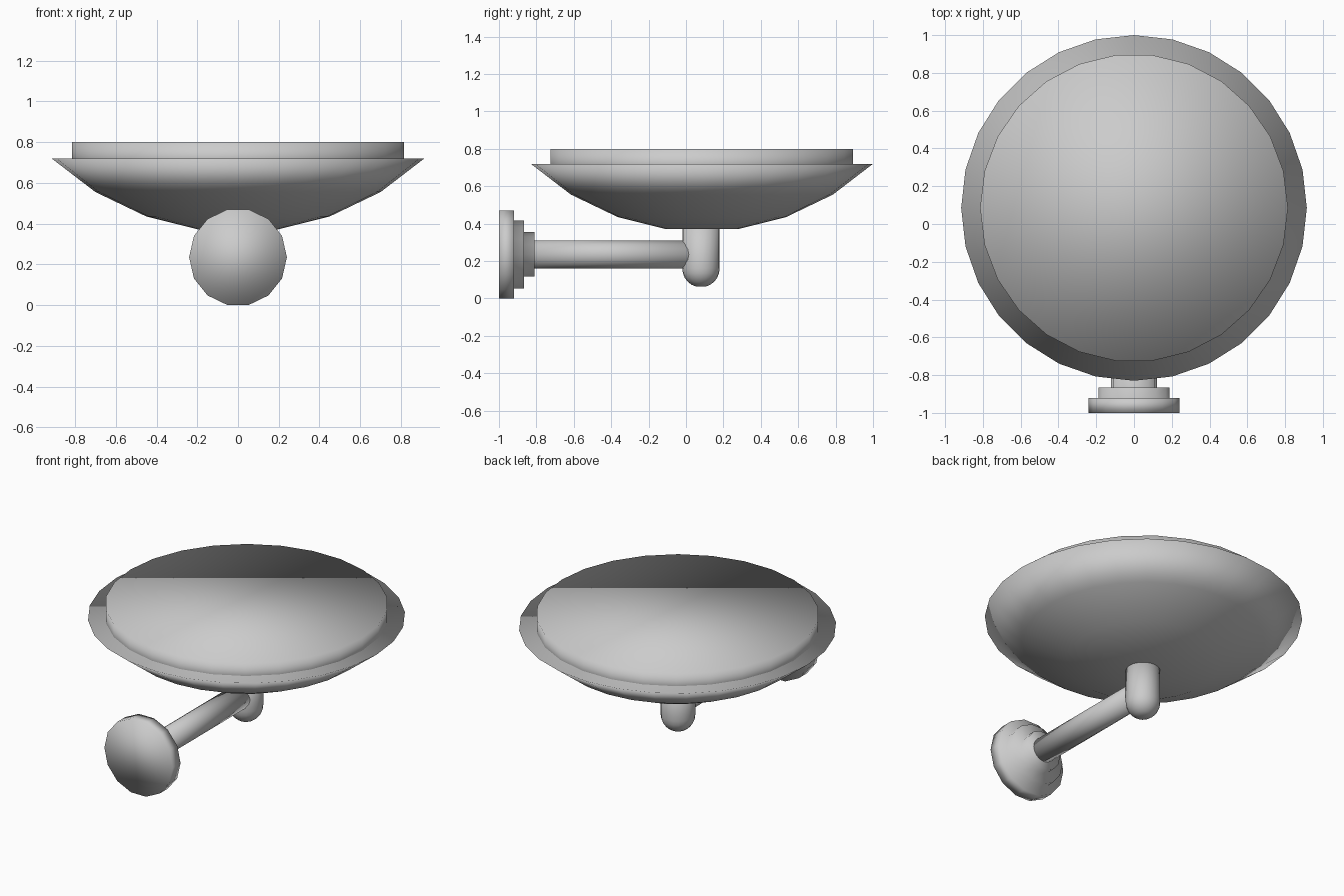
import bpy
import bmesh
from math import sin, cos, pi
from mathutils import Matrix

cube = bpy.data.objects.get("Cube")
if cube:
    bpy.data.objects.remove(cube, do_unlink=True)

grey = bpy.data.materials.new("satin grey")
grey.use_nodes = True
colour = (0.6, 0.6, 0.6, 1)
grey.diffuse_color = colour
grey.node_tree.nodes["Principled BSDF"].inputs["Base Color"].default_value = colour


def lathe(name, profile, sides, location, along_y=False):
    """Turn (radius, height) points into a closed, smooth solid with flat ends."""
    bm = bmesh.new()
    rings = []
    for r, h in profile:
        rings.append([bm.verts.new((r * cos(2 * pi * i / sides),
                                    r * sin(2 * pi * i / sides), h))
                      for i in range(sides)])
    for low, high in zip(rings, rings[1:]):
        for i in range(sides):
            j = (i + 1) % sides
            bm.faces.new((low[i], low[j], high[j], high[i]))
    bm.faces.new(rings[0][::-1])
    bm.faces.new(rings[-1])
    if along_y:
        bmesh.ops.rotate(bm, verts=bm.verts, matrix=Matrix.Rotation(-pi / 2, 3, 'X'))
    bmesh.ops.recalc_face_normals(bm, faces=bm.faces)
    for face in bm.faces:
        face.smooth = True
    mesh = bpy.data.meshes.new(name)
    bm.to_mesh(mesh)
    bm.free()
    mesh.materials.append(grey)
    obj = bpy.data.objects.new(name, mesh)
    obj.location = location
    bpy.context.collection.objects.link(obj)
    return obj


DISH_Y = 0.085
ARM_Z = 0.235

# Shallow dish with a closed flat rim
lathe("dish", [(0.19, 0.37), (0.45, 0.435), (0.70, 0.555), (0.915, 0.72)],
      28, (0, DISH_Y, 0))

# Raised disc set into the dish
lathe("diffuser", [(0.815, 0.65), (0.815, 0.80)], 26, (0, DISH_Y, 0))

# Upright post with a rounded lower end
R = 0.10
dome = [(R * sin(a), 0.16 - R * cos(a)) for a in (pi / 2 * k / 6 for k in range(1, 7))]
lathe("post", dome + [(R, 0.40)], 20, (0, DISH_Y - 0.005, 0))

# Horizontal arm
lathe("arm", [(0.075, -0.86), (0.075, 0.06)], 16, (0, 0, ARM_Z), along_y=True)

# Stepped mounting plate
steps = [(0.24, -1.0, -0.92), (0.187, -0.92, -0.865), (0.122, -0.865, -0.81)]
plate = [(r, y) for r, start, end in steps for y in (start, end)]
lathe("mounting_plate", plate, 14, (0, 0, ARM_Z), along_y=True)
